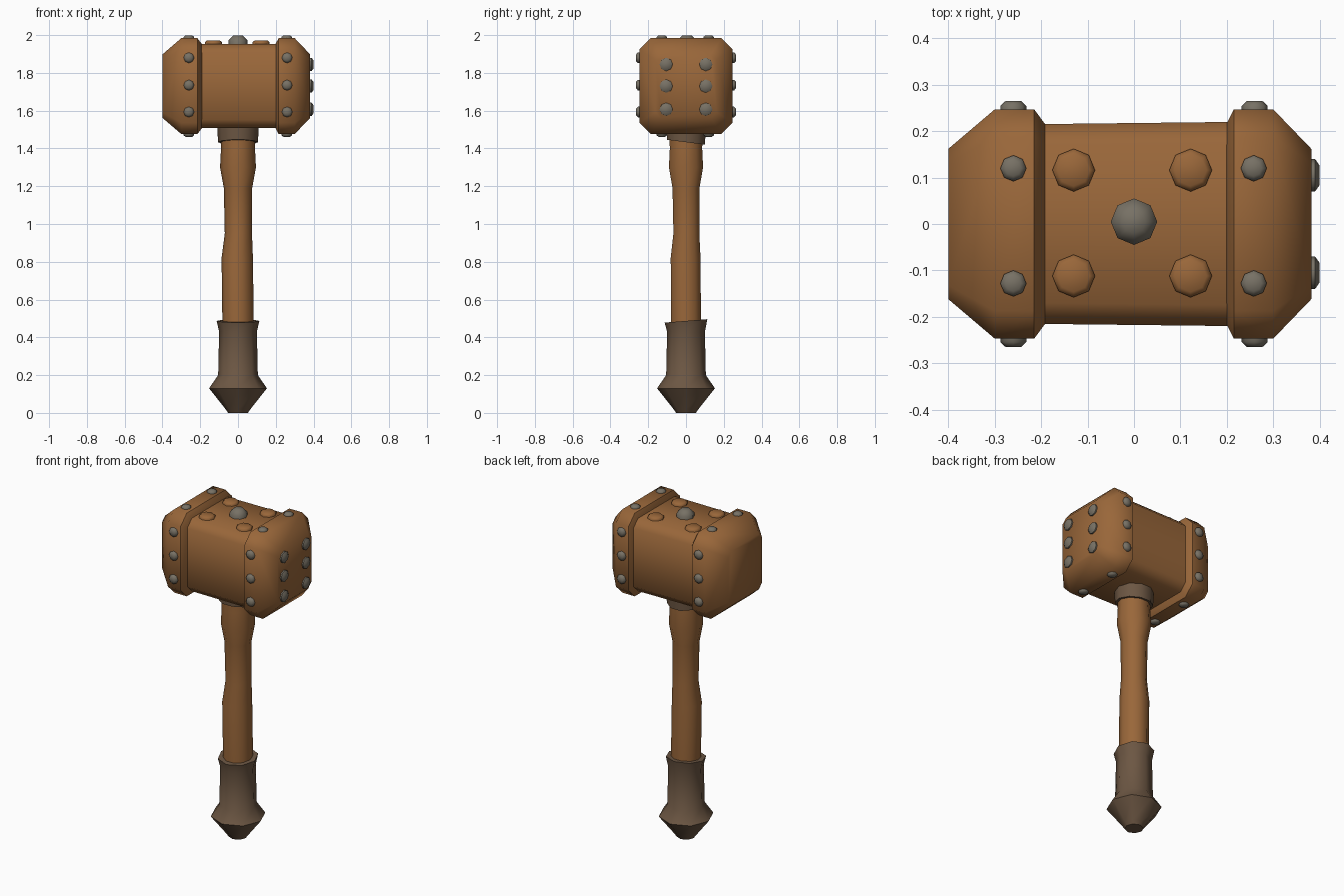
import bpy, bmesh, math
from mathutils import Vector, Matrix

if "Cube" in bpy.data.objects:
    bpy.data.objects.remove(bpy.data.objects["Cube"])


def material(name, rgb):
    m = bpy.data.materials.new(name)
    m.diffuse_color = (*rgb, 1)
    m.use_nodes = True
    m.node_tree.nodes["Principled BSDF"].inputs["Base Color"].default_value = m.diffuse_color
    return m


WOOD = material("brown wood", (0.32, 0.135, 0.042))
LEATHER = material("dark leather", (0.15, 0.094, 0.056))
METAL = material("grey metal", (0.185, 0.165, 0.13))


def loft(bm, rings):
    """Skin a list of equal-length point rings and cap both ends."""
    loops = [[bm.verts.new(p) for p in ring] for ring in rings]
    n = len(loops[0])
    for a, b in zip(loops, loops[1:]):
        for i in range(n):
            j = (i + 1) % n
            bm.faces.new((a[i], a[j], b[j], b[i]))
    bm.faces.new(loops[0][::-1])
    bm.faces.new(loops[-1])


def finish(bm, name, mat, angle):
    bmesh.ops.recalc_face_normals(bm, faces=bm.faces)
    me = bpy.data.meshes.new(name)
    bm.to_mesh(me)
    bm.free()
    me.materials.append(mat)
    ob = bpy.data.objects.new(name, me)
    bpy.context.collection.objects.link(ob)
    bpy.ops.object.select_all(action='DESELECT')
    ob.select_set(True)
    bpy.context.view_layer.objects.active = ob
    bpy.ops.object.shade_smooth_by_angle(angle=math.radians(angle))


def circle(r, z, cx=0, cy=0, tilt=0, n=8):
    pts = []
    for i in range(n):
        a = 2 * math.pi * i / n
        x, y = r * math.cos(a), r * math.sin(a)
        pts.append(Vector((cx + x, cy + y, z + tilt * y)))
    return pts


def turned(name, mat, profile, n=8):
    bm = bmesh.new()
    loft(bm, [circle(*p, n=n) for p in profile])
    finish(bm, name, mat, 50)


# hammer head: chamfered rectangles lofted along x
ZC = 1.73


def section(x, w, h, c):
    yz = [(w, h - c), (w - c, h), (c - w, h), (-w, h - c),
          (-w, c - h), (c - w, -h), (w - c, -h), (w, c - h)]
    return [Vector((x, y, ZC + z)) for y, z in yz]


def head_part(name, sections):
    bm = bmesh.new()
    loft(bm, [section(*s) for s in sections])
    finish(bm, name, WOOD, 50)


head_part("head_core", [(-0.22, 0.215, 0.223, 0.045), (0.22, 0.22, 0.223, 0.045)])
for name, s, end, step in (("head_cap_left", -1, 0.40, 0.19), ("head_cap_right", 1, 0.382, 0.198)):
    head_part(name, [(s * step, 0.213, 0.221, 0.045), (s * 0.215, 0.247, 0.254, 0.06),
                     (s * 0.30, 0.247, 0.254, 0.06), (s * end, 0.162, 0.168, 0.03)])

# shaft, grip and collar: (radius, z, centre x, centre y, tilt)
turned("shaft", WOOD, [(0.083, 0.40), (0.083, 0.50), (0.083, 0.82, -0.004, -0.002),
                       (0.072, 0.95, 0.002, 0.002), (0.075, 1.19), (0.095, 1.30), (0.09, 1.40), (0.095, 1.53)], 10)
turned("grip", LEATHER, [(0.052, 0.0), (0.066, 0.02), (0.153, 0.13), (0.105, 0.20), (0.10, 0.43),
                         (0.113, 0.487, 0, 0, 0.08), (0.085, 0.487, 0, 0, 0.08)])
turned("collar", LEATHER, [(0.09, 1.433, 0, 0, -0.13), (0.106, 1.433, 0, 0, -0.13), (0.11, 1.53)], 10)

# studs: small eight-sided domes
ROUND = ((1, -0.3), (1, 0.45), (0.6, 1))


def studs(name, mat, places, r, h, shape=ROUND):
    bm = bmesh.new()
    for pos, normal in places:
        q = Vector(normal).to_track_quat('Z', 'Y').to_matrix()
        loft(bm, [[q @ p + Vector(pos) for p in circle(r * k, h * t)] for k, t in shape])
    finish(bm, name, mat, 50)


ROWS = (1.593, 1.735, 1.88)
studs("side_studs", METAL, [((x, s * 0.246, z), (0, s, 0))
                            for x in (-0.26, 0.26) for s in (-1, 1) for z in ROWS], 0.028, 0.019)
studs("top_and_bottom_studs", METAL, [((x, y, ZC + s * 0.253), (0, 0, s))
                                      for x in (-0.26, 0.258) for y in (-0.128, 0.12) for s in (-1, 1)], 0.028, 0.016)
studs("striking_face_studs", METAL, [((0.382, y, z), (1, 0, 0))
                                     for y in (-0.105, 0.105) for z in (1.607, 1.73, 1.845)], 0.035, 0.018)
studs("centre_stud", METAL, [((0, 0.005, 1.953), (0, 0, 1))], 0.05, 0.045,
      ((1, -0.3), (1, 0.45), (0.5, 1)))
studs("wood_plugs", WOOD, [((x, y, 1.953), (0, 0, 1))
                           for x in (-0.13, 0.122) for y in (-0.112, 0.116)], 0.046, 0.018,
      ((1, -0.3), (1, 0.5), (0.75, 1)))
